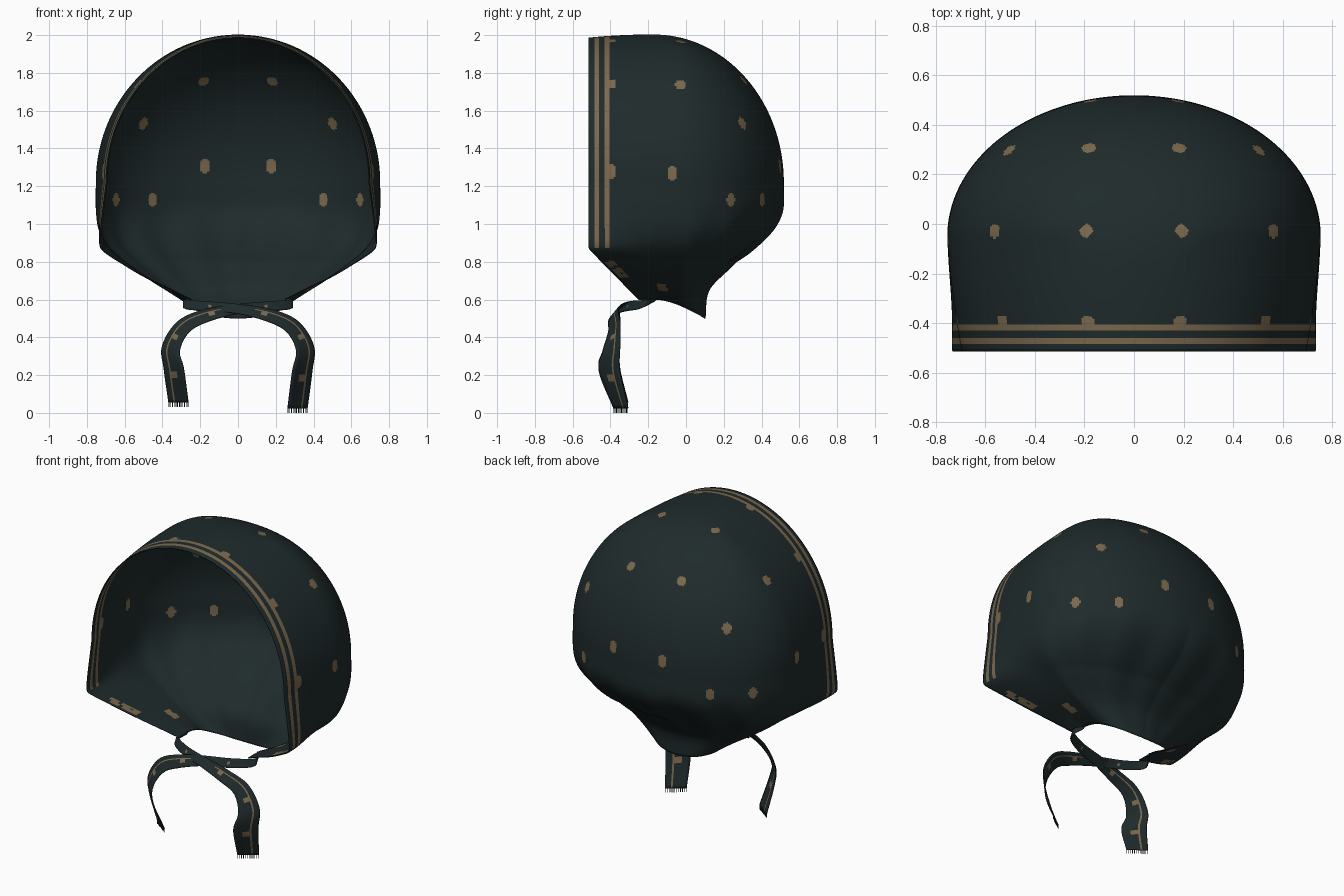
import bpy, bmesh, math
from mathutils import Vector

if "Cube" in bpy.data.objects:
    bpy.data.objects.remove(bpy.data.objects["Cube"])

def make_mat(name, rgb):
    m = bpy.data.materials.new(name)
    m.diffuse_color = (*rgb, 1)
    m.use_nodes = True
    m.node_tree.nodes["Principled BSDF"].inputs["Base Color"].default_value = m.diffuse_color
    return m

CLOTH = make_mat("dark teal cloth", (0.0135, 0.0235, 0.0245))
TAN = make_mat("tan print", (0.20, 0.14, 0.075))

def curve(knots, t):
    """Smooth interpolation through (t, value) knots; values are floats or Vectors."""
    n = len(knots)
    t = min(max(t, knots[0][0]), knots[-1][0])
    i = 0
    while i < n - 2 and t > knots[i + 1][0]:
        i += 1
    def slope(k):
        a, b = max(k - 1, 0), min(k + 1, n - 1)
        return (knots[b][1] - knots[a][1]) / (knots[b][0] - knots[a][0])
    (t0, p0), (t1, p1) = knots[i], knots[i + 1]
    h = t1 - t0
    s = (t - t0) / h
    return (p0 * (2*s**3 - 3*s*s + 1) + slope(i) * (h * (s**3 - 2*s*s + s))
            + p1 * (3*s*s - 2*s**3) + slope(i + 1) * (h * (s**3 - s*s)))

def finish(bm, name, thick):
    bmesh.ops.remove_doubles(bm, verts=bm.verts, dist=1e-5)
    me = bpy.data.meshes.new(name)
    bm.to_mesh(me)
    bm.free()
    ob = bpy.data.objects.new(name, me)
    bpy.context.collection.objects.link(ob)
    me.materials.append(CLOTH)
    me.materials.append(TAN)
    for p in me.polygons:
        p.use_smooth = True
    mod = ob.modifiers.new("cloth thickness", 'SOLIDIFY')
    mod.thickness = thick
    mod.offset = 0
    return ob

# ---- hood: U-shaped horizontal sections stacked from neck to crown ----
RIM_W = [(.6, .25), (.65, .35), (.72, .50), (.8, .64), (.85, .72), (.88, .748), (.95, .755), (1.22, .75)]
SIDE_W = [(.6, .25), (.65, .34), (.72, .47), (.8, .60), (.88, .69), (.97, .735), (1.08, .75), (1.22, .75)]
BACK = [(.6, .10), (.7, .12), (.78, .23), (.85, .33), (.95, .44), (1.03, .495), (1.1, .515), (1.22, .515)]
LOW, HIGH = 68, 126
OFFS = [0, .015, .03, .042, .055, .07, .085, .0975, .11]   # columns that carry the rim stripes
STRAIGHT, ROUND = 32, 92

def section(r):
    if r <= LOW:
        z = .6 + .62 * r / LOW
        w0, w1, b = curve(RIM_W, z), curve(SIDE_W, z), curve(BACK, z)
    else:
        a = (r - LOW) / HIGH * math.pi / 2
        z, b = 1.22 + .78 * math.sin(a), -.17 + .685 * math.cos(a)
        w0 = w1 = .75 * math.cos(a)
    f = -.515 if z > .87 else -.25 - .265 * (z - .6) / .27
    yc = min(-.05, b - .15)
    taper = .025 + .05 * min(max((z - .87) / .35, 0), 1)
    gather = max(0, 1 - abs(z - .84) / .28)
    drop = max(0, 1 - (z - .6) / .2)
    pts = []
    def add(c, y, back):
        # width blends from the crisp rim corner to the softer side
        s = min(max((y - f) / .4, 0), 1)
        s = s * s * (3 - 2 * s)
        k = min(1, max(0, (-.03 - y) / .48))
        g = max(0, (-.2 - y) / .3)
        zz = z - .1 * drop * back ** 1.4 - .015 * g * g * max(0, (z - 1.5) / .5)
        pts.append(Vector((c * (w0 + (w1 - w0) * s) * (1 - taper * k ** 1.6), y, zz)))
    for o in OFFS:
        add(1, f + o, 0)
    for i in range(1, STRAIGHT + 1):
        add(1, f + .11 + (yc - f - .11) * i / STRAIGHT, .35 * i / STRAIGHT)
    for i in range(1, ROUND + 1):
        a = i / ROUND * math.pi / 2
        k = 1 + .03 * gather * math.sin(14 * a) * math.sin(a)
        add(math.cos(a) * k, yc + (b - yc) * math.sin(a) * k, .35 + .65 * math.sin(a))
    pts[-1].x = 0
    return pts + [Vector((-p.x, p.y, p.z)) for p in reversed(pts[:-1])]

bm = bmesh.new()
rows = [[bm.verts.new(p) for p in section(r)] for r in range(LOW + HIGH + 1)]
cols = len(rows[0])
allv = [v.co.copy() for row in rows for v in row]

# printed dots, snapped to the cloth and mirrored
DOTS = [(.18, .31, 1.76), (.50, .29, 1.53), (.18, .5, 1.31), (.45, .39, 1.13), (.63, .22, 1.13),
        (.56, -.03, 1.74), (.19, -.03, 1.97), (.74, -.07, 1.27), (.18, -.395, 1.95), (.52, -.395, 1.73),
        (.72, -.395, 1.28), (.61, -.39, .785), (.56, -.36, .755), (.51, -.33, .725), (.40, -.13, .68),
        (.37, -.12, .655)]
dots = []
for d in DOTS:
    for s in (1, -1):
        q = Vector((d[0] * s, d[1], d[2]))
        dots.append(min(allv, key=lambda v: (v - q).length_squared))

def in_dot(m):
    return any((m.x - d.x)**2 + (m.y - d.y)**2 + (.75 * (m.z - d.z))**2 < .027**2 for d in dots)

for r in range(LOW + HIGH):
    for c in range(cols - 1):
        f = bm.faces.new((rows[r][c], rows[r][c + 1], rows[r + 1][c + 1], rows[r + 1][c]))
        m = f.calc_center_median()
        edge = min(c, cols - 2 - c)
        if (edge in (2, 3, 6, 7) and m.z > .87) or in_dot(m):
            f.material_index = 1
finish(bm, "hood", .006)

# ---- ties: ribbons crossing under the chin, then hanging ----
PATH = [(-.25, -.16, .60), (-.285, -.23, .575), (-.17, -.31, .565), (0, -.36, .55), (.17, -.385, .515),
        (.29, -.38, .455), (.355, -.395, .34), (.34, -.405, .22), (.315, -.345, .025)]
HALF = [(0, .005, .008), (0, .012, .022), (0, .015, .025), (.004, .02, .024), (.016, .025, .03),
        (.032, .03, .026), (.046, .045, .012), (.052, .055, 0), (.052, .038, 0)]
path = [(i, Vector(p)) for i, p in enumerate(PATH)]
half = [(i, Vector(p)) for i, p in enumerate(HALF)]
ACROSS = [-1, -.7, -.3, 0, .3, .38, .46, .75, 1]
STEPS = 80

for side, label in ((1, "right"), (-1, "left")):
    def place(t, u):
        p = curve(path, t) + curve(half, t) * u
        if side < 0:
            p.z += .03 * max(0, (t - 6) / 2)
            p.y += .02 * max(0, 1 - abs(t - 3) / 2)
        return Vector((p.x * side, p.y, p.z))
    bm = bmesh.new()
    grid = [[bm.verts.new(place(8 * i / STEPS, u)) for u in ACROSS] for i in range(STEPS + 1)]
    for i in range(STEPS):
        for j in range(len(ACROSS) - 1):
            f = bm.faces.new((grid[i][j], grid[i][j + 1], grid[i + 1][j + 1], grid[i + 1][j]))
            # thin printed line and occasional spots
            if (j in (4, 5) and i > 34) or (j in (2, 3) and i % 17 in (3, 4) and i > 20):
                f.material_index = 1
    finish(bm, "tie_" + label, .006)

    # frayed threads at the ribbon end
    bm = bmesh.new()
    for k in range(12):
        u = -0.96 + 1.92 * k / 11
        a, b = place(8, u - .03), place(8, u + .03)
        down = Vector((0, 0, -.025))
        bm.faces.new([bm.verts.new(p) for p in (a, b, b + down, a + down)])
    finish(bm, "fringe_" + label, .003)
